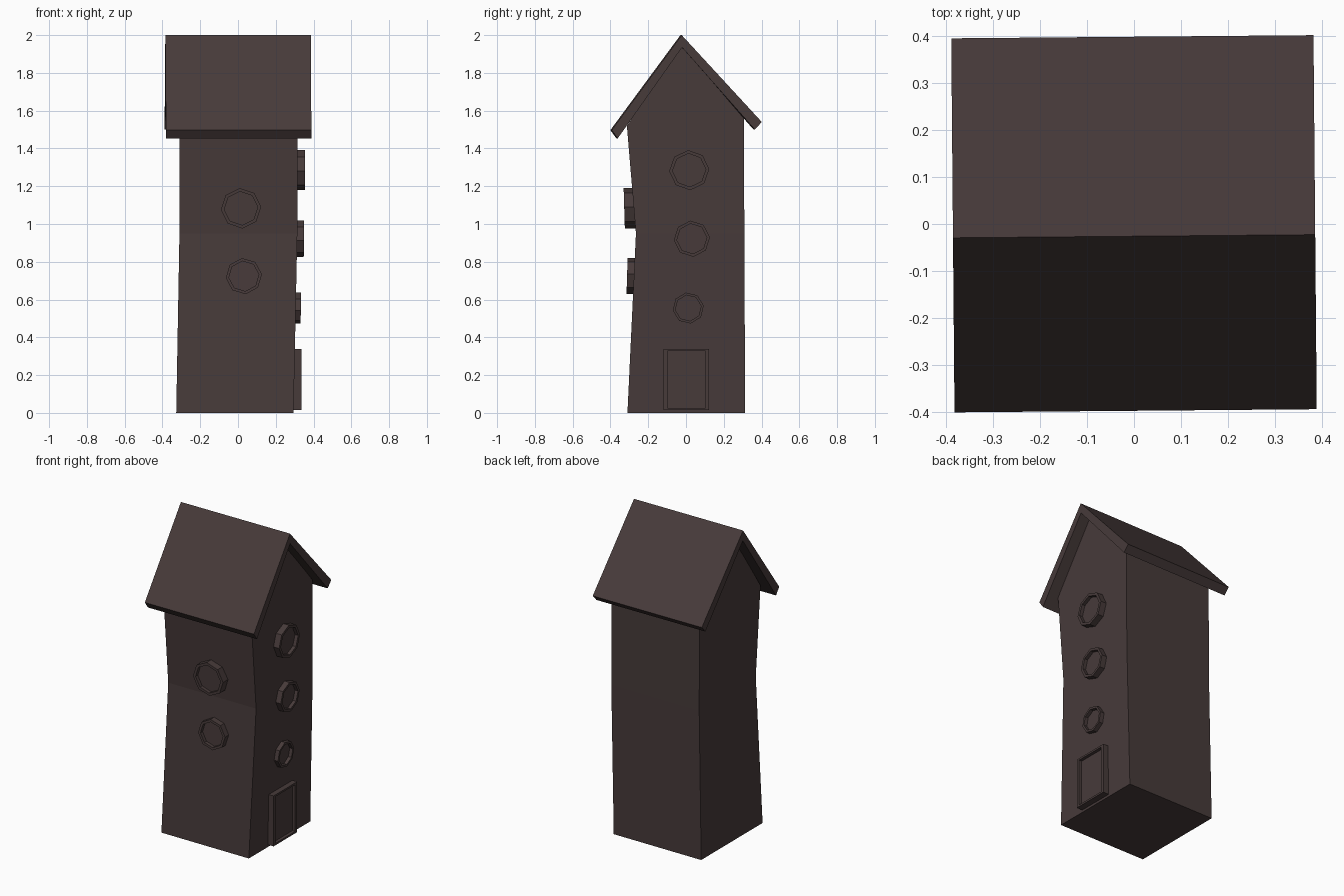
import bpy, bmesh, math
from mathutils import Matrix, Vector

if "Cube" in bpy.data.objects:
    bpy.data.objects.remove(bpy.data.objects["Cube"])

brown = bpy.data.materials.new("dark_brown")
brown.diffuse_color = (0.063, 0.043, 0.042, 1)
brown.use_nodes = True
brown.node_tree.nodes["Principled BSDF"].inputs["Base Color"].default_value = brown.diffuse_color


def make_object(name, bm):
    bmesh.ops.recalc_face_normals(bm, faces=bm.faces[:])
    me = bpy.data.meshes.new(name)
    bm.to_mesh(me)
    bm.free()
    me.materials.append(brown)
    ob = bpy.data.objects.new(name, me)
    bpy.context.collection.objects.link(ob)
    return ob


# Crooked house body: side profile (y, z) with a kink at z = 0.95
profile = [(-0.31, 0), (0.313, 0), (0.309, 0.95), (0.306, 1.56),
           (-0.025, 1.945), (-0.313, 1.52), (-0.265, 0.95)]


def wall_x(side, z):
    t = min(z / 0.95, 1)
    return (-0.327 + 0.017 * t) if side < 0 else (0.294 + 0.02 * t)


bm = bmesh.new()
ends = []
for side in (-1, 1):
    vs = [bm.verts.new((wall_x(side, z), y, z)) for y, z in profile]
    bm.faces.new([vs[i] for i in (0, 1, 2, 6)])
    bm.faces.new([vs[i] for i in (2, 3, 4, 5, 6)])
    ends.append(vs)
n = len(profile)
for i in range(n):
    j = (i + 1) % n
    bm.faces.new((ends[0][i], ends[0][j], ends[1][j], ends[1][i]))
make_object("house_body", bm)

# Gabled roof: chevron section extruded along x, turned very slightly
section = [(-0.397, 1.497), (-0.026, 2.0), (0.398, 1.54),
           (0.361, 1.5), (-0.024, 1.935), (-0.365, 1.453)]
bm = bmesh.new()
ends = []
for x in (-0.385, 0.385):
    vs = [bm.verts.new((x, y, z)) for y, z in section]
    bm.faces.new([vs[i] for i in (0, 1, 4, 5)])
    bm.faces.new([vs[i] for i in (1, 2, 3, 4)])
    ends.append(vs)
for i in range(6):
    j = (i + 1) % 6
    bm.faces.new((ends[0][i], ends[0][j], ends[1][j], ends[1][i]))
bmesh.ops.rotate(bm, verts=bm.verts[:], cent=(0, 0, 0),
                 matrix=Matrix.Rotation(math.radians(0.5), 3, 'Z'))
make_object("roof", bm)


# Framed plate: outline in (u, v), inner outline sunk back into the frame
def framed_plate(name, outer, inner, origin, out, depth, recess, lean=0.0):
    out = Vector(out)
    up = Vector((0, 0, 1))
    across = up.cross(out)
    bm = bmesh.new()

    def ring(points, d):
        return [bm.verts.new(Vector(origin) + across * u + up * v + out * (d + lean * v))
                for u, v in points]
    rings = [ring(outer, -depth), ring(outer, 0), ring(inner, 0), ring(inner, -recess)]
    k = len(outer)
    for a, b in zip(rings, rings[1:]):
        for i in range(k):
            j = (i + 1) % k
            bm.faces.new((a[i], a[j], b[j], b[i]))
    bm.faces.new(rings[0])
    bm.faces.new(rings[-1])
    make_object(name, bm)


def octagon(r, turn):
    return [(r * math.cos(math.radians(turn + 45 * i)),
             r * math.sin(math.radians(turn + 45 * i))) for i in range(8)]


# Octagonal windows: name, centre of outer face, facing, radius, turn, lean
windows = [
    ("side_window_top", (0.354, 0.017, 1.285), (1, 0, 0), 0.106, 3, 0),
    ("side_window_middle", (0.349, 0.031, 0.922), (1, 0, 0), 0.096, 5, 0.01),
    ("side_window_low", (0.333, 0.012, 0.555), (1, 0, 0), 0.083, 9, 0.02),
    ("front_window_top", (0.016, -0.327, 1.083), (0, -1, 0), 0.107, 4, 0.03),
    ("front_window_low", (0.031, -0.312, 0.724), (0, -1, 0), 0.096, 6, -0.03),
]
for name, centre, out, r, turn, lean in windows:
    framed_plate(name, octagon(r, turn), octagon(r * 0.83, turn),
                 centre, out, 0.06, 0.022, lean)


# Door with a recessed panel
def rect(w, h):
    return [(-w, -h), (w, -h), (w, h), (-w, h)]


framed_plate("door", rect(0.12, 0.162), rect(0.1, 0.15),
             (0.335, 0.002, 0.177), (1, 0, 0), 0.06, 0.02)
